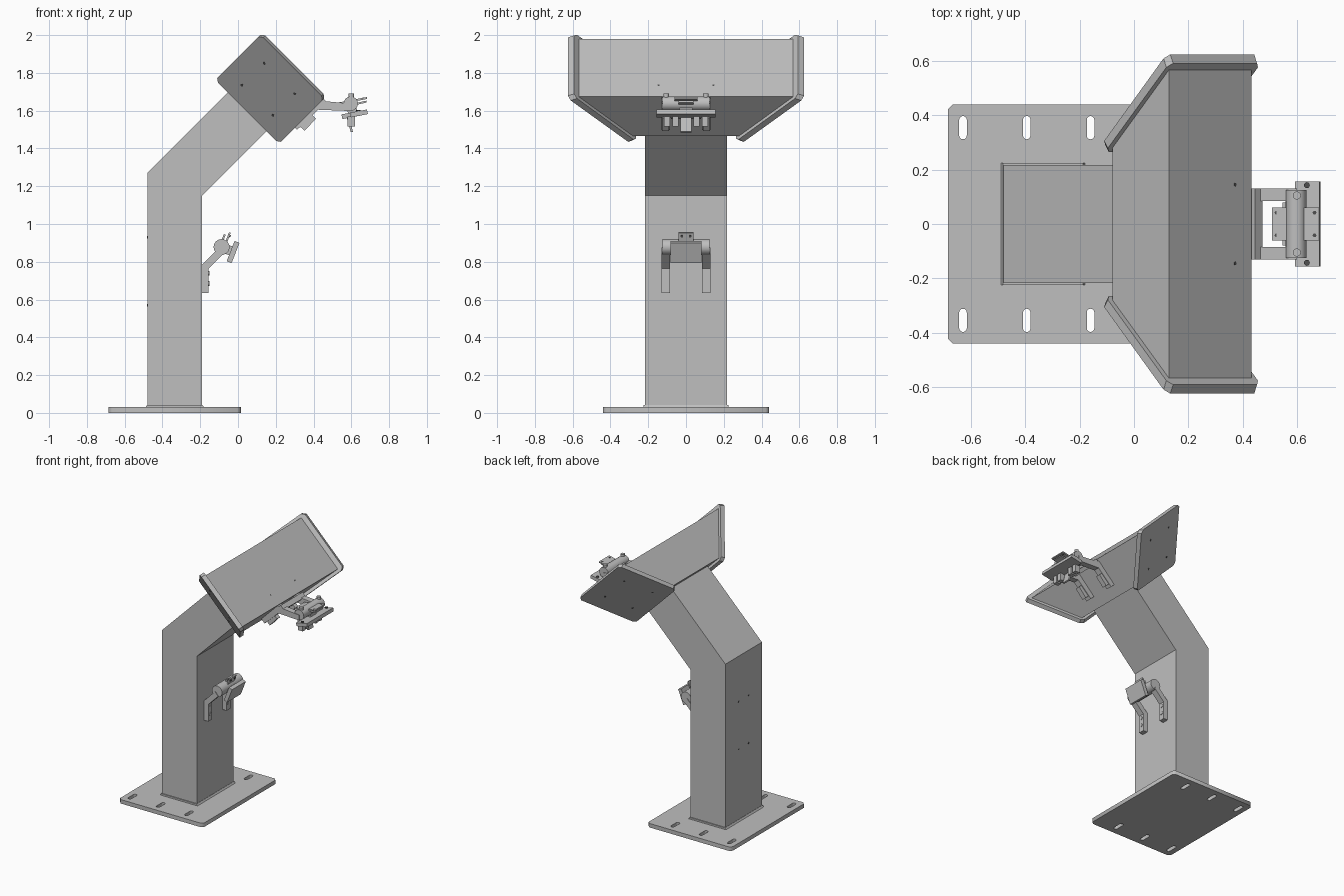
import bpy, bmesh, math
from mathutils import Vector

cube = bpy.data.objects.get("Cube")
if cube:
    bpy.data.objects.remove(cube, do_unlink=True)

X, Y, Z = Vector((1, 0, 0)), Vector((0, 1, 0)), Vector((0, 0, 1))
N = (X + Z).normalized()      # direction the desk panel faces
T = (X - Z).normalized()      # direction running down the panel


def material(name, value):
    m = bpy.data.materials.new(name)
    m.use_nodes = True
    color = (value, value, value, 1)
    m.diffuse_color = color
    m.node_tree.nodes["Principled BSDF"].inputs["Base Color"].default_value = color
    return m


STEEL = material("grey steel", 0.52)
DARK = material("dark hole", 0.08)


def finish(name, bm, mat=STEEL):
    bmesh.ops.recalc_face_normals(bm, faces=bm.faces)
    mesh = bpy.data.meshes.new(name)
    bm.to_mesh(mesh)
    bm.free()
    mesh.materials.append(mat)
    ob = bpy.data.objects.new(name, mesh)
    bpy.context.collection.objects.link(ob)
    return ob


def prism(name, pts, ax, ay, start, sweep, corner=0):
    """Sweep a flat profile; optionally chamfer the short corner edges."""
    bm = bmesh.new()
    face = bm.faces.new([bm.verts.new(ax * a + ay * b + start) for a, b in pts])
    grown = bmesh.ops.extrude_face_region(bm, geom=[face])["geom"]
    bmesh.ops.translate(bm, vec=sweep, verts=[v for v in grown if isinstance(v, bmesh.types.BMVert)])
    if corner:
        short = [e for e in bm.edges if e.calc_length() < 0.06]
        bmesh.ops.bevel(bm, geom=short, offset=corner, segments=1, affect="EDGES")
    return finish(name, bm)


def side_profile(name, pts, y0, y1):
    return prism(name, pts, X, Z, Y * y0, Y * (y1 - y0))


def slab(name, p, q, thick, half, y=0):
    """Flat bar from p to q in the side plane."""
    p, q = Vector(p), Vector(q)
    d = (q - p).normalized() * thick / 2
    s = Vector((-d.y, d.x))
    return side_profile(name, [p + s, q + s, q - s, p - s], y - half, y + half)


def cylinder(name, center, axis, radius, length, mat=STEEL, sides=24):
    bm = bmesh.new()
    bmesh.ops.create_cone(bm, cap_ends=True, segments=sides, radius1=radius, radius2=radius, depth=length)
    rot = Z.rotation_difference(axis).to_matrix()
    for v in bm.verts:
        v.co = rot @ v.co + Vector(center)
    ob = finish(name, bm, mat)
    for f in ob.data.polygons:
        f.use_smooth = len(f.vertices) == 4
    return ob


# Base plate with chamfered corners and six slots
def add_loop(curve, pts):
    s = curve.splines.new("POLY")
    s.points.add(len(pts) - 1)
    for p, (a, b) in zip(s.points, pts):
        p.co = (a, b, 0, 1)
    s.use_cyclic_u = True


curve = bpy.data.curves.new("base_plate", "CURVE")
curve.dimensions, curve.fill_mode, curve.extrude = "2D", "BOTH", 0.015
x0, x1, w, c = -0.685, 0.015, 0.44, 0.018
add_loop(curve, [(x0 + c, -w), (x1 - c, -w), (x1, c - w), (x1, w - c),
                 (x1 - c, w), (x0 + c, w), (x0, w - c), (x0, c - w)])
for sx in (-0.63, -0.395, -0.16):
    for sy in (-0.355, 0.355):
        loop = []
        for i in range(14):
            a = math.pi * (i if i < 7 else i - 1) / 6
            shift = 0.029 if i < 7 else -0.029
            loop.append((sx + 0.014 * math.cos(a), sy + shift + 0.014 * math.sin(a)))
        add_loop(curve, loop)
curve.materials.append(STEEL)
plate = bpy.data.objects.new("base_plate", curve)
plate.location.z = 0.015
bpy.context.collection.objects.link(plate)
bpy.context.view_layer.objects.active = plate
plate.select_set(True)
bpy.ops.object.convert(target="MESH")
plate.select_set(False)

# Bent column and weld bead around its foot
side_profile("column", [(-0.48, 0.02), (-0.19, 0.02), (-0.19, 1.15), (0.178, 1.518),
                        (-0.027, 1.723), (-0.48, 1.27)], -0.217, 0.217)
side_profile("weld_bead", [(-0.49, 0.03), (-0.18, 0.03), (-0.188, 0.042), (-0.482, 0.042)], -0.225, 0.225)
for y in (-0.06, 0.06):
    for z in (0.57, 0.93):
        cylinder("column_hole", (-0.48, y, z), X, 0.007, 0.002, DARK, 12)

# Desk head: tapered box between two angled wings
prism("head_box", [(1.49, -0.6), (1.49, 0.6), (1.197, 0.29), (1.197, -0.29)],
      N, Y, T * -1.308, T * 0.431)
for s in (-1, 1):
    prism("head_wing", [(1.18, 0.265 * s), (1.515, 0.592 * s), (1.5, 0.625 * s), (1.161, 0.292 * s)],
          N, Y, T * -1.331, T * 0.477, 0.02)
    normal = (Y * s - N * 0.982).normalized()
    for x, z in ((0.14, 1.85), (0.3, 1.69), (0.02, 1.735), (0.185, 1.575)):
        p = Vector((x, 0, z))
        y = 0.292 + (p.dot(N) - 1.161) * 0.982
        cylinder("wing_hole", p + Y * s * y, normal, 0.008, 0.003, DARK, 12)
    cylinder("panel_hole", N * 1.49 + T * -0.963 + Y * s * 0.145, N, 0.006, 0.002, DARK, 12)

# Lower clip on the column
for s in (-1, 1):
    side_profile("lower_bracket", [(-0.19, 0.635), (-0.155, 0.635), (-0.155, 0.765), (-0.075, 0.845),
                                   (-0.1, 0.875), (-0.19, 0.785)], s * 0.085, s * 0.13)
    for z in (0.685, 0.74):
        cylinder("lower_bolt", (-0.155, s * 0.108, z), X, 0.012, 0.006, STEEL, 12)
cylinder("lower_barrel", (-0.087, 0, 0.878), Y, 0.042, 0.25)
slab("lower_link", (-0.085, 0.875), (-0.03, 0.855), 0.05, 0.035)
slab("lower_pad", (-0.047, 0.798), (-0.005, 0.905), 0.028, 0.082)
slab("lower_tab", (-0.075, 0.87), (-0.043, 0.955), 0.01, 0.04)
slab("lower_lever", (-0.1, 0.87), (-0.07, 0.945), 0.01, 0.03)
for s in (-1, 1):
    cylinder("lower_tab_hole", (-0.042, s * 0.022, 0.935), (X - Z * 0.38).normalized(), 0.007, 0.004, DARK, 12)

# Upper clip under the head
for s in (-1, 1):
    side_profile("upper_bracket", [(0.285, 1.525), (0.312, 1.498), (0.425, 1.605), (0.6, 1.598),
                                   (0.6, 1.637), (0.46, 1.65), (0.42, 1.66)], s * 0.085, s * 0.13)
    slab("upper_bracket_foot", (0.34, 1.505), (0.4, 1.57), 0.035, 0.018, s * 0.108)
    cylinder("upper_bolt", (0.6, s * 0.105, 1.68), Z, 0.015, 0.02, STEEL, 12)
    cylinder("upper_pad_hole", (0.637, s * 0.143, 1.602), Z, 0.011, 0.005, DARK, 12)
    for x in (0.525, 0.665):
        cylinder("upper_tab_hole", (x, s * 0.042, 1.636 + (x - 0.525) * 0.2), Z, 0.007, 0.012, DARK, 12)
    for y in (0.055, 0.1):
        slab("upper_knob", (0.6, 1.57), (0.6, 1.515), 0.04, 0.016, s * y)
slab("upper_cross_bar", (0.435, 1.66), (0.462, 1.633), 0.03, 0.13)
cylinder("upper_barrel", (0.597, 0, 1.637), Y, 0.038, 0.25)
slab("upper_pad", (0.55, 1.568), (0.685, 1.594), 0.025, 0.08)
slab("upper_pad_wing", (0.595, 1.577), (0.685, 1.594), 0.025, 0.157)
slab("upper_link", (0.6, 1.63), (0.61, 1.57), 0.05, 0.035)
slab("upper_tab", (0.51, 1.634), (0.683, 1.667), 0.01, 0.06)
slab("upper_lever", (0.6, 1.63), (0.68, 1.648), 0.01, 0.04)
slab("upper_leaf", (0.58, 1.57), (0.603, 1.487), 0.012, 0.03)
